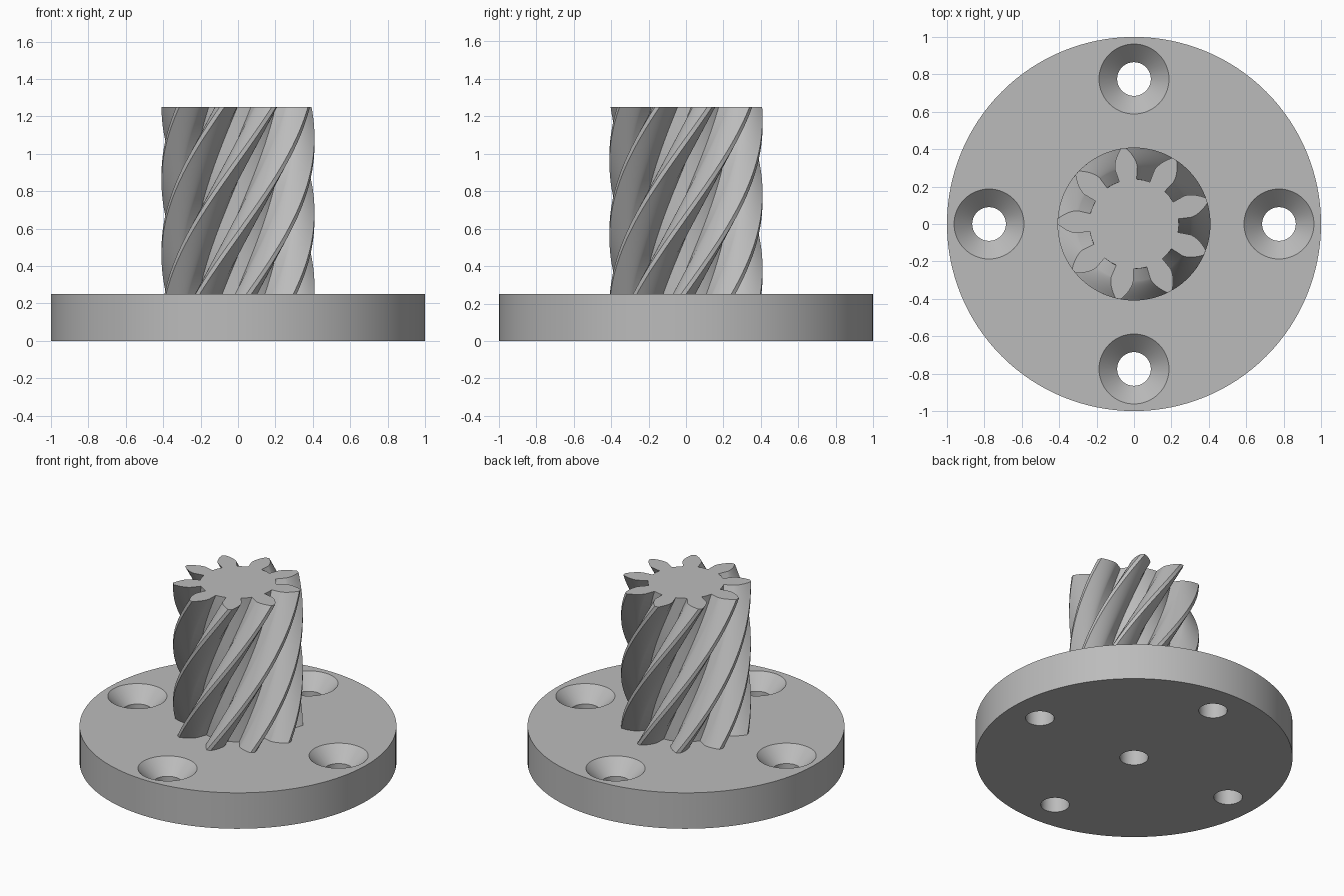
import bpy
import bmesh
from math import acos, cos, pi, radians, sin, sqrt, tan

cube = bpy.data.objects.get("Cube")
if cube:
    bpy.data.objects.remove(cube, do_unlink=True)

# Plate and pinion dimensions
PLATE_H, TOP = 0.25, 1.25
TEETH, PITCH_R, TIP_R, ROOT_R = 9, 0.331, 0.409, 0.24
PRESSURE = radians(22.8)
BASE_R = PITCH_R * cos(PRESSURE)
TWIST = tan(radians(30)) / PITCH_R      # radians per unit of height
TOP_ANGLE = radians(18)                 # one tooth's direction at the top
HOLE_R, SINK_R, BOLT_R = 0.09, 0.187, 0.775

metal = bpy.data.materials.new("grey metal")
metal.use_nodes = True
GREY = (0.5, 0.5, 0.5, 1)
metal.diffuse_color = GREY
metal.node_tree.nodes["Principled BSDF"].inputs["Base Color"].default_value = GREY


def loft(name, rings):
    """Join equal-length rings of points into a capped solid."""
    bm = bmesh.new()
    loops = [[bm.verts.new(p) for p in ring] for ring in rings]
    n = len(loops[0])
    for low, high in zip(loops, loops[1:]):
        for i in range(n):
            j = (i + 1) % n
            bm.faces.new((low[i], low[j], high[j], high[i]))
    bm.faces.new(loops[0][::-1])
    bm.faces.new(loops[-1])
    mesh = bpy.data.meshes.new(name)
    bm.to_mesh(mesh)
    bm.free()
    mesh.materials.append(metal)
    obj = bpy.data.objects.new(name, mesh)
    bpy.context.collection.objects.link(obj)
    return obj


def turned(name, profile, x=0, y=0, n=64):
    """Revolve a (radius, height) profile about a vertical axis."""
    return loft(name, [[(x + r * cos(2 * pi * i / n), y + r * sin(2 * pi * i / n), z)
                        for i in range(n)] for r, z in profile])


def activate(obj):
    bpy.ops.object.select_all(action="DESELECT")
    obj.select_set(True)
    bpy.context.view_layer.objects.active = obj


def cut(obj, cutter):
    cutter.hide_render = True
    mod = obj.modifiers.new("hole", "BOOLEAN")
    mod.operation, mod.solver, mod.object = "DIFFERENCE", "EXACT", cutter
    activate(obj)
    bpy.ops.object.modifier_apply(modifier=mod.name)
    bpy.data.objects.remove(cutter, do_unlink=True)


# Round base plate with four countersunk holes and a blind centre hole
plate = turned("base_plate", [(1, 0), (1, PLATE_H)], n=128)
sink_z = PLATE_H - (SINK_R - HOLE_R)
over = 0.02
sink = [(HOLE_R, -over), (HOLE_R, sink_z), (SINK_R + over, PLATE_H + over)]
for k in range(4):
    a = k * pi / 2
    cut(plate, turned("screw_hole", sink, BOLT_R * cos(a), BOLT_R * sin(a)))
cut(plate, turned("centre_hole", [(HOLE_R, -over), (HOLE_R, 0.2)]))


# Tooth outline: radial root flank, involute to the tip, then mirrored
def involute(r):
    a = acos(min(1, BASE_R / r))
    return tan(a) - a


half_base = pi / (2 * TEETH) + involute(PITCH_R)
STEPS = 9
# Even steps of roll angle along the involute
roll = sqrt((TIP_R / BASE_R) ** 2 - 1)
radii = [BASE_R * sqrt(1 + (roll * i / STEPS) ** 2) for i in range(STEPS + 1)]
flank = [(ROOT_R, half_base)] + [(r, half_base - involute(r)) for r in radii]
tooth = [(r, -a) for r, a in flank] + [(r, a) for r, a in reversed(flank)]
# Middle of the root between neighbouring teeth
tooth.append((ROOT_R, pi / TEETH))
outline = [(r, a + 2 * pi * k / TEETH) for k in range(TEETH) for r, a in tooth]

# Helical pinion, sunk slightly into the plate
LAYERS = 48
bottom = PLATE_H - 0.01
rings = []
for i in range(LAYERS + 1):
    z = bottom + (TOP - bottom) * i / LAYERS
    turn = TOP_ANGLE - TWIST * (TOP - z)
    rings.append([(r * cos(a + turn), r * sin(a + turn), z) for r, a in outline])
pinion = loft("helical_pinion", rings)

for obj in (plate, pinion):
    activate(obj)
    bpy.ops.object.shade_smooth_by_angle(angle=radians(25))
